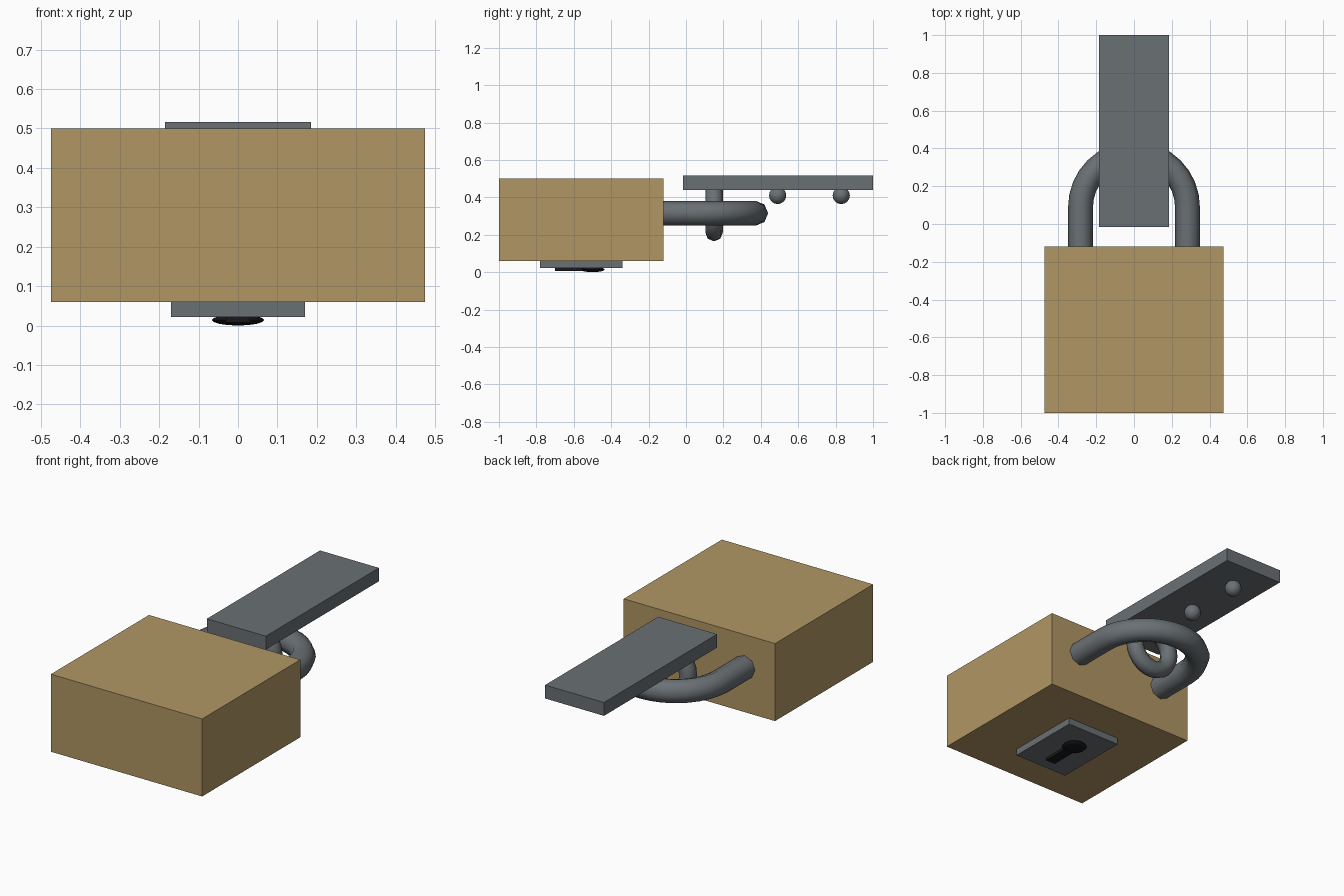
import bpy, bmesh
from math import sin, cos, pi, radians
from mathutils import Vector

cube = bpy.data.objects.get("Cube")
if cube:
    bpy.data.objects.remove(cube, do_unlink=True)


def material(name, rgb):
    m = bpy.data.materials.new(name)
    m.use_nodes = True
    m.diffuse_color = (*rgb, 1)
    m.node_tree.nodes["Principled BSDF"].inputs["Base Color"].default_value = (*rgb, 1)
    return m


brass = material("brass", (0.434, 0.305, 0.127))
steel = material("steel", (0.144, 0.162, 0.175))
black = material("black", (0.009, 0.009, 0.011))


def add(name, bm, mat, smooth=False):
    bmesh.ops.recalc_face_normals(bm, faces=bm.faces)
    mesh = bpy.data.meshes.new(name)
    bm.to_mesh(mesh)
    bm.free()
    mesh.materials.append(mat)
    ob = bpy.data.objects.new(name, mesh)
    bpy.context.collection.objects.link(ob)
    if smooth:
        bpy.ops.object.select_all(action='DESELECT')
        ob.select_set(True)
        bpy.context.view_layer.objects.active = ob
        bpy.ops.object.shade_smooth_by_angle(angle=radians(60))
    return ob


def box(name, low, high, mat):
    bm = bmesh.new()
    bmesh.ops.create_cube(bm, size=1)
    low, high = Vector(low), Vector(high)
    bmesh.ops.scale(bm, vec=high - low, verts=bm.verts)
    bmesh.ops.translate(bm, vec=(low + high) / 2, verts=bm.verts)
    return add(name, bm, mat)


def ball(name, centre, radii, mat, segments=12, rings=8):
    bm = bmesh.new()
    bmesh.ops.create_uvsphere(bm, u_segments=segments, v_segments=rings, radius=1)
    bmesh.ops.scale(bm, vec=radii, verts=bm.verts)
    bmesh.ops.translate(bm, vec=centre, verts=bm.verts)
    return add(name, bm, mat, True)


def tube(name, path, normal, radius, mat, closed=False, sides=8):
    """Sweep a round section along a flat path of (point, outward) pairs."""
    bm = bmesh.new()
    loops = []
    for point, outward in path:
        loops.append([bm.verts.new(point + radius * (cos(a) * outward + sin(a) * normal))
                      for a in (2 * pi * i / sides for i in range(sides))])
    pairs = list(zip(loops, loops[1:]))
    if closed:
        pairs.append((loops[-1], loops[0]))
    else:
        bm.faces.new(loops[0])
        bm.faces.new(loops[-1])
    for a, b in pairs:
        for i in range(sides):
            j = (i + 1) % sides
            bm.faces.new((a[i], a[j], b[j], b[i]))
    return add(name, bm, mat, True)


# Lock body
box("lock_body", (-0.475, -1, 0.06), (0.475, -0.12, 0.5), brass)

# Shackle: two straight legs joined by a half circle
X, Z = Vector((1, 0, 0)), Vector((0, 0, 1))
bend = Vector((0, 0.09, 0.315))
leg_end = Vector((0, -0.27, 0))
path = []
for i in range(17):
    out = Vector((cos(pi * i / 16), sin(pi * i / 16), 0))
    path.append((bend + 0.283 * out, out))
path.insert(0, (path[0][0] + leg_end, X))
path.append((path[-1][0] + leg_end, -X))
tube("shackle", path, Z, 0.066, steel)

# Hasp plate with its staple ring and rivets
box("hasp_plate", (-0.185, -0.015, 0.44), (0.185, 1, 0.516), steel)
ring = []
for i in range(24):
    out = Vector((cos(2 * pi * i / 24), 0, sin(2 * pi * i / 24)))
    ring.append((Vector((0, 0.15, 0.33)) + 0.118 * out, out))
tube("staple_ring", ring, Vector((0, 1, 0)), 0.047, steel, closed=True)
for i, y in enumerate((0.49, 0.83)):
    ball("rivet_%d" % (i + 1), (0, y, 0.41), (0.046,) * 3, steel)

# Keyhole on the underside
box("keyhole_plate", (-0.17, -0.78, 0.022), (0.17, -0.34, 0.062), steel)
ball("keyhole_round", (0, -0.5, 0.014), (0.066, 0.066, 0.014), black, 16, 8)
box("keyhole_slot", (-0.03, -0.7, 0.007), (0.03, -0.5, 0.03), black)
